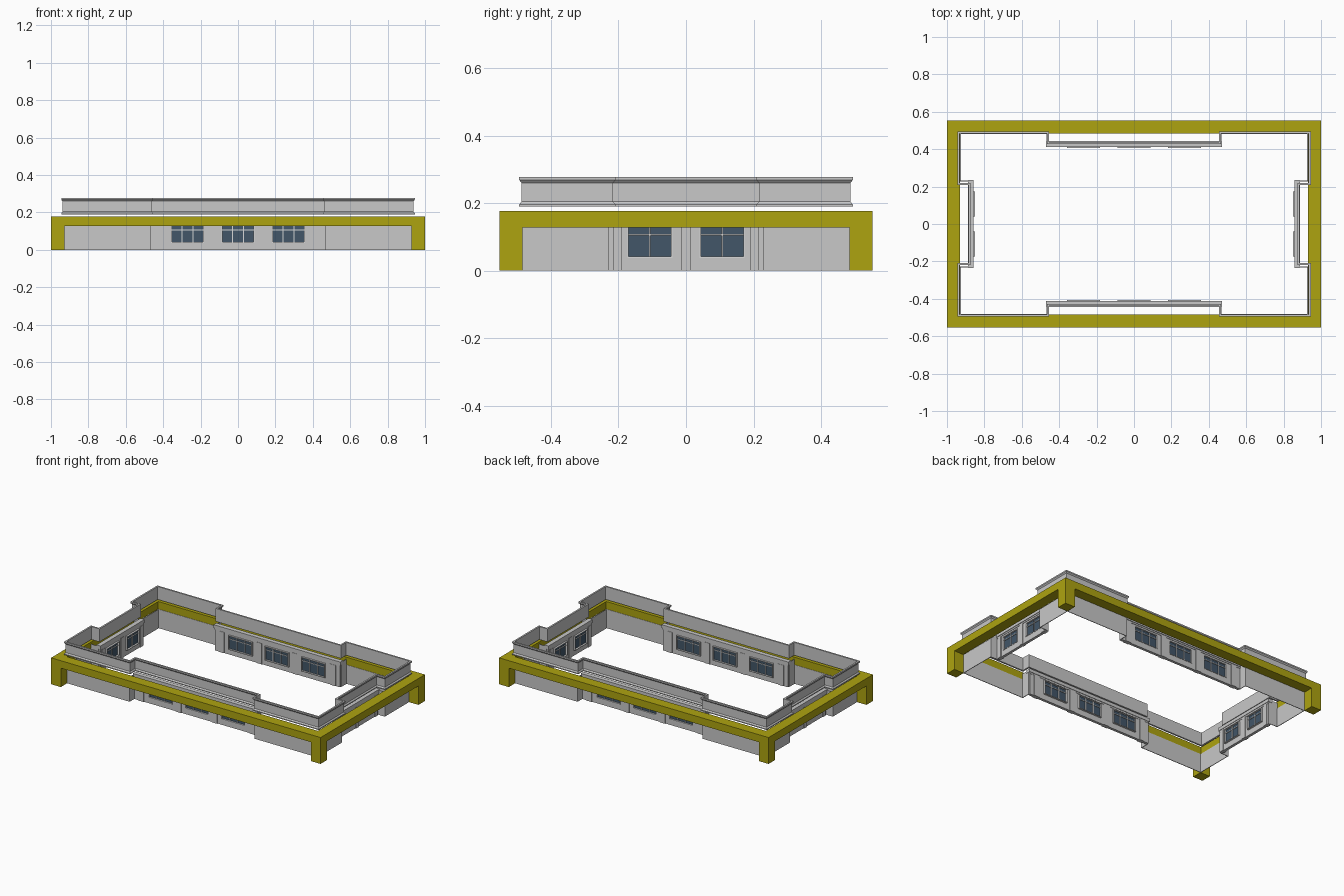
import bpy, bmesh
from math import pi
from mathutils import Matrix, Vector

cube = bpy.data.objects.get("Cube")
if cube:
    bpy.data.objects.remove(cube, do_unlink=True)


def material(name, rgb):
    m = bpy.data.materials.new(name)
    m.use_nodes = True
    m.diffuse_color = (*rgb, 1)
    m.node_tree.nodes["Principled BSDF"].inputs["Base Color"].default_value = (*rgb, 1)
    return m


GRAY = material("light gray", (0.58, 0.58, 0.58))
WHITE = material("frame white", (0.7, 0.7, 0.7))
YELLOW = material("mustard yellow", (0.42, 0.37, 0.005))
GLASS = material("dark blue glass", (0.054, 0.093, 0.14))


def finish(bm, name, mat):
    bmesh.ops.recalc_face_normals(bm, faces=bm.faces)
    mesh = bpy.data.meshes.new(name)
    bm.to_mesh(mesh)
    bm.free()
    mesh.materials.append(mat)
    obj = bpy.data.objects.new(name, mesh)
    bpy.context.collection.objects.link(obj)


def boxes(name, mat, spans, turn=0):
    """Boxes as (along, outward, height) ranges, turned to one side of the building."""
    bm = bmesh.new()
    for (u0, u1), (v0, v1), (z0, z1) in spans:
        centre = Vector(((u0 + u1) / 2, -(v0 + v1) / 2, (z0 + z1) / 2))
        size = Matrix.Diagonal((u1 - u0, v1 - v0, z1 - z0, 1))
        rot = Matrix.Rotation(turn * pi / 2, 4, "Z")
        bmesh.ops.create_cube(bm, size=1, matrix=rot @ Matrix.Translation(centre) @ size)
    finish(bm, name, mat)


def sweep(name, mat, path, profile):
    """Sweep a closed (offset, height) profile round a closed right-angled plan."""
    bm = bmesh.new()
    pts = [Vector(p) for p in path]
    rings = []
    for i, p in enumerate(pts):
        a = (p - pts[i - 1]).normalized()
        b = (pts[(i + 1) % len(pts)] - p).normalized()
        out = Vector((a.y + b.y, -a.x - b.x))
        rings.append([bm.verts.new((*(p + out * o), z)) for o, z in profile])
    for i, r in enumerate(rings):
        q = rings[i - 1]
        for j in range(len(r)):
            bm.faces.new((q[j - 1], r[j - 1], r[j], q[j]))
    finish(bm, name, mat)


# Yellow ring beam and its four corner posts
RX, RY, PX, PY = 1.0, 0.553, 0.928, 0.484
sweep("ring_beam", YELLOW, [(RX, -RY), (RX, RY), (-RX, RY), (-RX, -RY)],
      [(0, 0.127), (0, 0.177), (PY - RY, 0.177), (PY - RY, 0.127)])
boxes("corner_posts", YELLOW,
      [(sorted((sx * PX, sx * RX)), sorted((sy * PY, sy * RY)), (0, 0.127))
       for sx in (-1, 1) for sy in (-1, 1)])

# Stepped parapet floating just above the beam, with a lip top and bottom
quarter = [(0.877, 0.217), (0.937, 0.217), (0.937, 0.486), (0.462, 0.486), (0.462, 0.43)]
half = quarter + [(-x, y) for x, y in reversed(quarter)]
plan = half + [(-x, -y) for x, y in half]
sweep("parapet", GRAY, plan,
      [(-0.003, 0.19), (0.008, 0.19), (0.008, 0.196), (0.001, 0.204),
       (0.001, 0.26), (0.008, 0.268), (0.008, 0.277), (-0.003, 0.277)])


def facade(name, turn, depth, end, corner, outer, windows, columns, panes):
    """One recessed, windowed side with the plain corner walls beside it."""
    sill, head, transom = 0.037, 0.132, 0.104
    core = (depth - 0.01, depth + 0.008)
    # Plain corner walls and their returns
    walls = []
    for s in (-1, 1):
        walls.append((sorted((s * end, s * corner)), (outer - 0.004, outer), (0, 0.127)))
        walls.append((sorted((s * end, s * (end + 0.004))), (depth, outer), (0, 0.165)))
    boxes(name + "_corner_walls", GRAY, walls, turn)

    # Recessed wall left open at the windows
    wall = [((-end, end), core, (0, sill)), ((-end, end), core, (head, 0.165))]
    left = -end
    for a, b in windows + [(end, end)]:
        wall.append(((left, a), core, (sill, head)))
        left = b
    boxes(name + "_recessed_wall", GRAY, wall, turn)

    # Columns, plinths and cornice
    trim = [((-end - 0.006, end + 0.006), (depth - 0.015, depth + 0.015), (0.15, 0.172)),
            ((-end, end), (depth - 0.012, depth + 0.011), (0.14, 0.15))]
    for a, b in columns:
        trim.append(((a, b), (depth - 0.014, depth + 0.013), (0, 0.14)))
    boxes(name + "_columns_and_cornice", GRAY, trim, turn)

    # Window frames, bars and glass
    frame_v, t = (depth - 0.022, depth + 0.01), 0.004
    bar_v = (depth - 0.015, depth + 0.005)
    frames, glass = [], []
    for a, b in windows:
        glass.append(((a, b), (depth - 0.01, depth), (sill, head)))
        for z in (sill, head - t):
            frames.append(((a, b), frame_v, (z, z + t)))
        for u in (a, b - t):
            frames.append(((u, u + t), frame_v, (sill, head)))
        frames.append(((a, b), bar_v, (transom, transom + t)))
        for i in range(1, panes):
            u = a + (b - a) * i / panes
            frames.append(((u - t / 2, u + t / 2), bar_v, (sill, head)))
    boxes(name + "_window_frames", WHITE, frames, turn)
    boxes(name + "_window_glass", GLASS, glass, turn)


long_side = dict(depth=0.428, end=0.464, corner=0.93, outer=0.486, panes=3,
                 windows=[(c - 0.088, c + 0.088) for c in (-0.27, 0, 0.27)],
                 columns=[(c - 0.02, c + 0.02) for c in (-0.413, -0.134, 0.134, 0.413)])
short_side = dict(depth=0.872, end=0.228, corner=0.486, outer=0.93, panes=2,
                  windows=[(c - 0.067, c + 0.067) for c in (-0.107, 0.107)],
                  columns=[(c - 0.013, c + 0.013) for c in (-0.203, 0, 0.203)])
for turn, name in enumerate(("front", "left", "back", "right")):
    facade(name, turn, **(short_side if turn % 2 else long_side))
